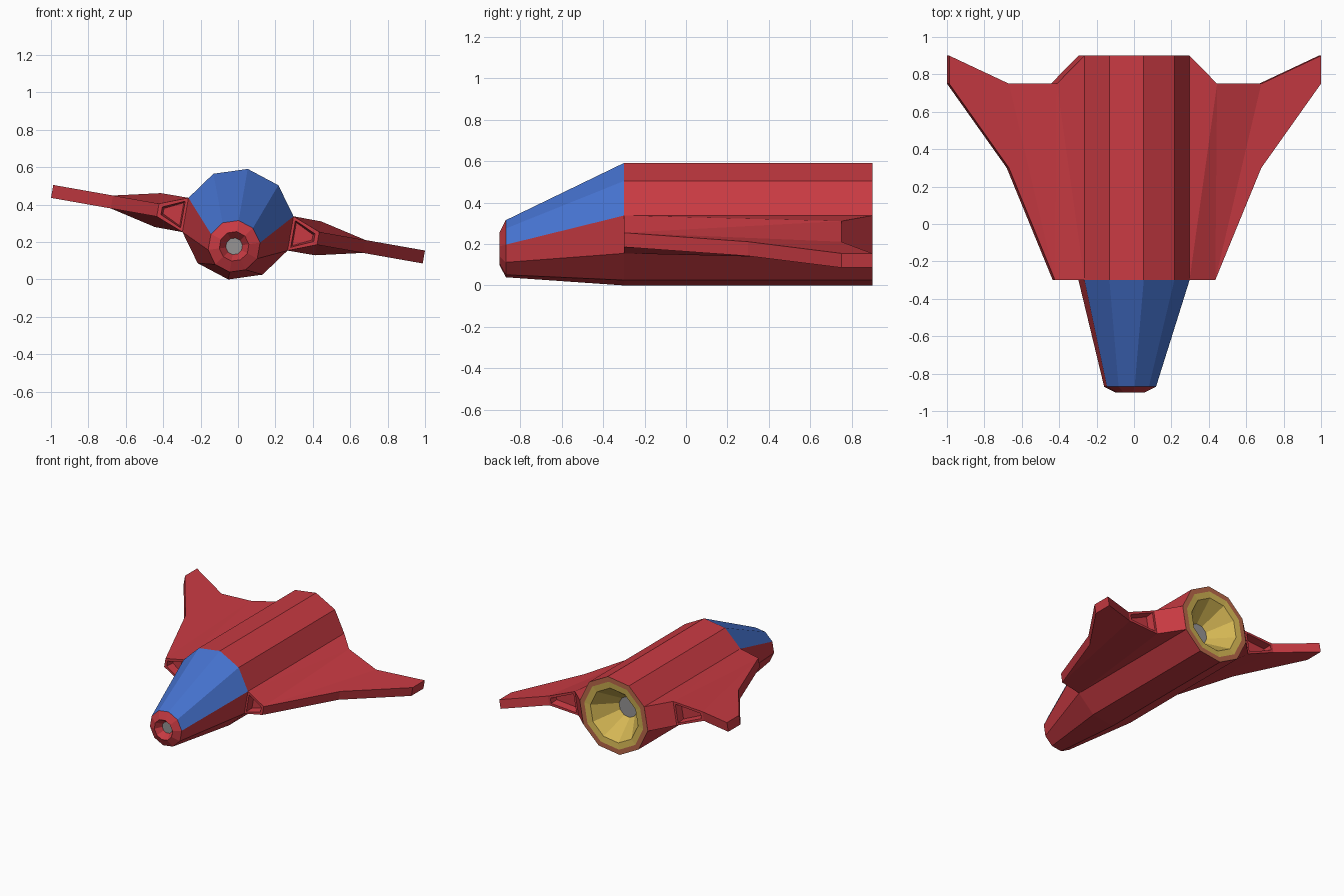
import bpy, bmesh, math
from mathutils import Matrix

if "Cube" in bpy.data.objects:
    bpy.data.objects.remove(bpy.data.objects["Cube"])


def material(name, srgb):
    m = bpy.data.materials.new(name)
    m.diffuse_color = [((c / 255 + 0.055) / 1.055) ** 2.4 for c in srgb] + [1]
    m.use_nodes = True
    m.node_tree.nodes["Principled BSDF"].inputs["Base Color"].default_value = m.diffuse_color
    return m


RED = material("red", (200, 58, 66))
BLUE = material("blue", (70, 115, 208))
GOLD = material("gold", (212, 182, 84))
BROWN = material("copper_brown", (186, 104, 74))
GREY = material("grey", (150, 148, 148))

# The whole craft banks 10 degrees about its long axis
BANK = Matrix.Translation((0, 0, 0.2954)) @ Matrix.Rotation(math.radians(10), 4, 'Y')


def finish(name, bm, mats):
    bm.transform(BANK)
    me = bpy.data.meshes.new(name)
    bm.to_mesh(me)
    bm.free()
    for m in mats:
        me.materials.append(m)
    ob = bpy.data.objects.new(name, me)
    bpy.context.collection.objects.link(ob)
    return ob


def lathe(name, rings, mats, rule, cap):
    """Ten-sided loft through (y, radius, z) rings; last ring is capped."""
    bm = bmesh.new()
    n = 10
    loops = []
    for y, r, z in rings:
        angles = [math.radians(90 + 36 * k) for k in range(n)]
        loops.append([bm.verts.new((r * math.cos(a), y, z + r * math.sin(a))) for a in angles])
    for i in range(len(loops) - 1):
        a, b = loops[i], loops[i + 1]
        for k in range(n):
            j = (k + 1) % n
            f = bm.faces.new((a[k], b[k], b[j], a[j]))
            f.material_index = rule(i, k)
    bm.faces.new(loops[-1]).material_index = cap
    bm.normal_update()
    return finish(name, bm, mats)


# Hull with tapered nose; the four upper nose faces are the blue canopy
hull = [(0.9, 0.3, 0), (-0.3, 0.3, 0), (-0.87, 0.14, -0.12),
        (-0.9, 0.08, -0.12), (-0.85, 0.045, -0.12)]
lathe("hull", hull, [RED, BLUE, GREY],
      lambda i, k: 1 if i == 1 and k in (0, 1, 8, 9) else 0, 2)

# Engine nozzle recessed in the rear
nozzle = [(0.9, 0.3, 0), (0.9, 0.26, 0), (0.895, 0.21, 0), (0.72, 0.08, 0)]
ob = lathe("engine_nozzle", nozzle, [BROWN, GOLD, GREY],
           lambda i, k: 0 if i == 0 else 1, 2)
ob.data.flip_normals()
# orient rear-facing: the flat rim must point backwards (+y)
if ob.data.polygons[0].normal.y < 0:
    ob.data.flip_normals()


def wing(name, side):
    # stations: x, front y, back y, half thickness at front and back
    stations = [(0.285, -0.3, 0.9, 0.093, 0.093), (0.435, -0.3, 0.75, 0.035, 0.092),
                (0.685, 0.3, 0.75, 0.035, 0.035), (1.009, 0.75, 0.9, 0.035, 0.035)]
    bm = bmesh.new()
    cols = []
    for x, yf, yb, hf, hb in stations:
        cols.append([bm.verts.new((side * x, y, z)) for y, z in
                     ((yf, hf), (yb, hb), (yb, -hb), (yf, -hf))])
    recess = []
    for i in range(3):
        a, b = cols[i], cols[i + 1]
        for f, r in ((0, 1), (3, 2)):           # upper and lower skins
            bm.faces.new((a[f], b[f], b[r]))
            bm.faces.new((a[f], b[r], a[r]))
        front = bm.faces.new((a[0], b[0], b[3], a[3]))
        back = bm.faces.new((a[1], b[1], b[2], a[2]))
        if i == 0:
            recess.append(front)                # air intake
        if i == 1:
            recess.append(back)                 # exhaust slot
    bm.faces.new(cols[-1])
    root = bm.faces.new(cols[0])
    bmesh.ops.recalc_face_normals(bm, faces=bm.faces[:])
    bmesh.ops.delete(bm, geom=[root], context='FACES_ONLY')
    bmesh.ops.inset_individual(bm, faces=recess, thickness=0.025)
    bmesh.ops.inset_individual(bm, faces=recess, thickness=0.012, depth=-0.06)
    finish(name, bm, [RED])


wing("right_wing", 1)
wing("left_wing", -1)
